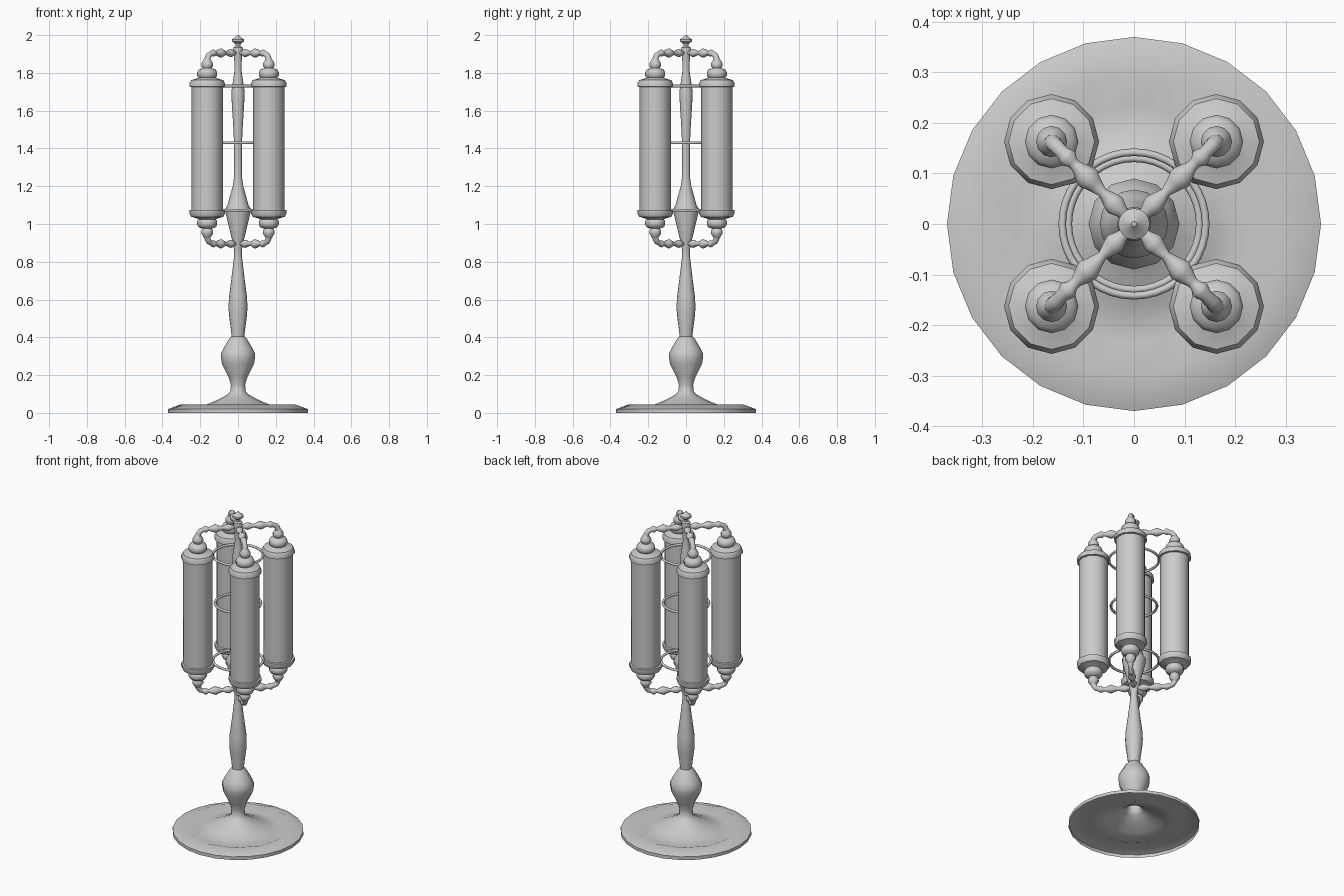
import bpy, bmesh, math

if "Cube" in bpy.data.objects:
    bpy.data.objects.remove(bpy.data.objects["Cube"])

MID = 1.40          # lantern cage is mirrored about this height
TUBE = 0.163        # tube offset in x and y


def finish(name, bm, angle=40):
    bmesh.ops.recalc_face_normals(bm, faces=bm.faces)
    me = bpy.data.meshes.new(name)
    bm.to_mesh(me)
    bm.free()
    ob = bpy.data.objects.new(name, me)
    bpy.context.collection.objects.link(ob)
    bpy.ops.object.select_all(action='DESELECT')
    ob.select_set(True)
    bpy.context.view_layer.objects.active = ob
    bpy.ops.object.shade_smooth_by_angle(angle=math.radians(angle))
    return ob


def skin(bm, rings):
    n = len(rings[0])
    for a, b in zip(rings, rings[1:]):
        for i in range(n):
            j = (i + 1) % n
            bm.faces.new((a[i], a[j], b[j], b[i]))


def lathe(name, profile, sides, at=(0, 0), caps=(True, True), coarse=0):
    """Turn an (r, z) profile; rings smaller than 'coarse' get half the sides."""
    bm = bmesh.new()
    rings = []
    for r, z in profile:
        ring = []
        for i in range(sides):
            a = 2 * math.pi * i / sides
            k = r * (math.cos(2 * math.pi / sides) if i % 2 and r < coarse else 1)
            ring.append(bm.verts.new((at[0] + k * math.cos(a), at[1] + k * math.sin(a), z)))
        rings.append(ring)
    skin(bm, rings)
    if caps[0]:
        bm.faces.new(rings[0])
    if caps[1]:
        bm.faces.new(rings[-1])
    return finish(name, bm)


def arm(name, angle, flip):
    """Turned spindle swept from the stem outwards and around an elbow."""
    path = [(0.02, 1.905, .010), (0.035, 1.905, .014), (0.052, 1.905, .022), (0.065, 1.905, .019),
            (0.088, 1.905, .010), (0.112, 1.905, .018), (0.128, 1.905, .025), (0.142, 1.905, .021),
            (0.162, 1.905, .012), (0.172, 1.905, .012), (0.182, 1.905, .019), (0.190, 1.904, .018),
            (0.198, 1.902, .014), (0.216, 1.895, .015), (0.226, 1.882, .016), (0.2305, 1.855, .018)]
    bm = bmesh.new()
    rings = []
    sides = 10
    for i, (d, z, r) in enumerate(path):
        p, q = path[max(i - 1, 0)], path[min(i + 1, len(path) - 1)]
        t = math.atan2(q[1] - p[1], q[0] - p[0])
        ring = []
        for s in range(sides):
            a = 2 * math.pi * s / sides
            u, v = r * math.cos(a), r * math.sin(a)
            rad, h = d - u * math.sin(t), z + u * math.cos(t)
            h = 2 * MID - h if flip else h
            ring.append(bm.verts.new((rad * math.cos(angle) - v * math.sin(angle),
                                      rad * math.sin(angle) + v * math.cos(angle), h)))
        rings.append(ring)
    skin(bm, rings)
    bm.faces.new(rings[0])
    bm.faces.new(rings[-1])
    return finish(name, bm, 60)


def hoop(name, radius, z, thick=0.0075):
    bpy.ops.mesh.primitive_torus_add(major_radius=radius, minor_radius=thick, major_segments=40,
                                     minor_segments=8, location=(0, 0, z))
    bpy.context.object.name = name
    bpy.ops.object.shade_smooth()


# Hollow dished foot flowing into the lower stem bulb
lathe("foot_and_bulb", [
    (.37, 0), (.37, .02), (.303, .045), (.24, .022), (.165, .045), (.10, .073), (.055, .098),
    (.04, .115), (.038, .15), (.05, .19), (.085, .26), (.09, .29), (.09, .315), (.075, .345),
    (.045, .395), (.035, .405)], 24, caps=(False, True), coarse=.31)

# Stem, bowl, upper spindle and finial
lathe("stem", [
    (.034, .40), (.036, .43), (.048, .52), (.05, .56), (.048, .61), (.035, .71), (.022, .82),
    (.02, .86), (.03, .91), (.066, 1.06), (.068, 1.08), (.055, 1.10), (.045, 1.14), (.028, 1.20),
    (.021, 1.25), (.02, 1.36), (.023, 1.48), (.034, 1.66), (.034, 1.71), (.023, 1.78),
    (.018, 1.82), (.021, 1.89), (.027, 1.92), (.024, 1.935), (.013, 1.942), (.015, 1.955),
    (.031, 1.967), (.031, 1.978), (.015, 1.988), (.005, 2.0)], 16)

# Tubes with stepped caps at both ends, mirrored about the cage middle
half = [(.083, 1.725), (.094, 1.727), (.094, 1.745), (.085, 1.762), (.055, 1.77), (.045, 1.775),
        (.053, 1.785), (.053, 1.803), (.045, 1.817), (.024, 1.825), (.031, 1.838), (.031, 1.85),
        (.02, 1.868), (.014, 1.876)]
tube_profile = [(r, 2 * MID - z) for r, z in reversed(half)] + half
for k in range(4):
    ang = math.pi / 4 + k * math.pi / 2
    d = TUBE * math.sqrt(2)
    lathe(f"tube_{k + 1}", tube_profile, 12, at=(d * math.cos(ang), d * math.sin(ang)))
    arm(f"upper_arm_{k + 1}", ang, False)
    arm(f"lower_arm_{k + 1}", ang, True)

# Hoops linking the tubes
hoop("upper_hoop", .142, 1.73)
hoop("middle_hoop", .130, 1.43)
hoop("lower_hoop", .142, 1.073)
